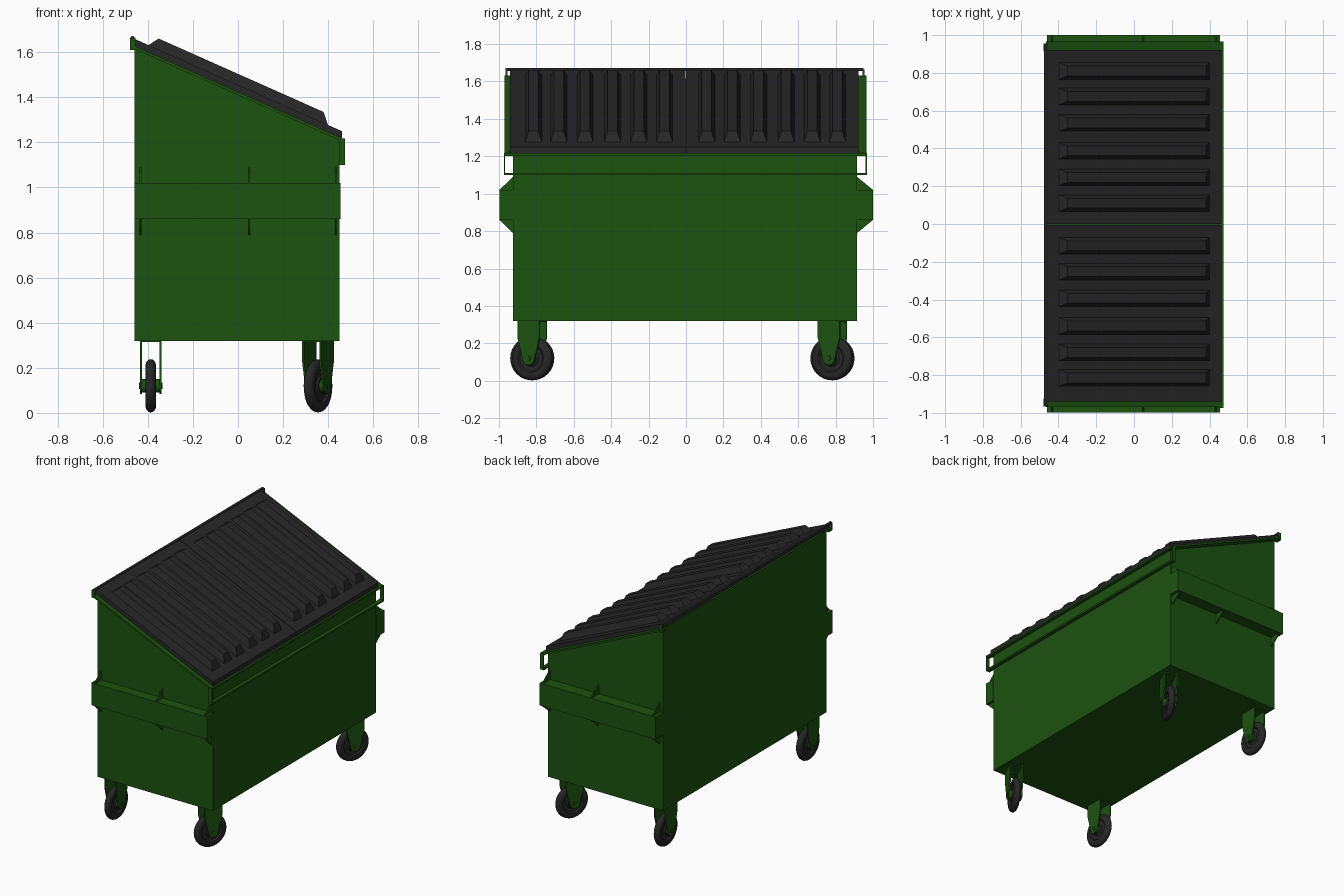
import bpy, bmesh, math
from mathutils import Matrix, Vector

if "Cube" in bpy.data.objects:
    bpy.data.objects.remove(bpy.data.objects["Cube"])

def material(name, col):
    m = bpy.data.materials.new(name)
    m.diffuse_color = (*col, 1)
    m.use_nodes = True
    m.node_tree.nodes["Principled BSDF"].inputs["Base Color"].default_value = m.diffuse_color
    return m

GREEN = material("green_paint", (0.012, 0.085, 0.005))
BLACK = material("black_plastic", (0.02, 0.02, 0.021))
Y0, Y1 = -0.925, 0.915                      # body end walls
SLOPE = 0.445
top = lambda x, h=0.0: 1.41 - SLOPE * x + h  # sloping top plane of the body

def finish(name, bm, mat, smooth=False):
    bmesh.ops.recalc_face_normals(bm, faces=bm.faces)
    me = bpy.data.meshes.new(name)
    bm.to_mesh(me)
    bm.free()
    me.materials.append(mat)
    ob = bpy.data.objects.new(name, me)
    bpy.context.collection.objects.link(ob)
    if smooth:
        bpy.context.view_layer.objects.active = ob
        ob.select_set(True)
        bpy.ops.object.shade_smooth_by_angle(angle=math.radians(35))
        ob.select_set(False)
    return ob

def prism(bm, pts, offset):
    """Extrude a closed polygon by an offset vector."""
    f = bm.faces.new([bm.verts.new(p) for p in pts])
    ext = bmesh.ops.extrude_face_region(bm, geom=[f], use_keep_orig=True)
    vs = [g for g in ext["geom"] if isinstance(g, bmesh.types.BMVert)]
    bmesh.ops.translate(bm, verts=vs, vec=offset)

def box(bm, x0, x1, y0, y1, z0, z1):
    prism(bm, [(x0, y0, z0), (x1, y0, z0), (x1, y1, z0), (x0, y1, z0)], (0, 0, z1 - z0))

def slab(bm, x0, x1, y0, y1, h0, h1):
    """Plate parallel to the sloping top."""
    prism(bm, [(x0, y0, top(x0, h0)), (x1, y0, top(x1, h0)),
               (x1, y0, top(x1, h1)), (x0, y0, top(x0, h1))], (0, y1 - y0, 0))

# Open-topped body with a sloping rim
bm = bmesh.new()
prism(bm, [(-0.46, Y0, 0.32), (0.45, Y0, 0.32), (0.45, Y0, top(0.45)), (-0.46, Y0, top(-0.46))],
      (0, Y1 - Y0, 0))
bm.normal_update()
bmesh.ops.delete(bm, geom=[f for f in bm.faces if f.calc_center_median().z > 1.3], context='FACES')
finish("bin_body", bm, GREEN)

# Flanges along the sloping side edges
bm = bmesh.new()
slab(bm, -0.465, 0.47, -0.97, Y0 + 0.02, 0.0, 0.014)
slab(bm, -0.465, 0.47, Y1 - 0.02, 0.965, 0.0, 0.014)
finish("side_flanges", bm, GREEN)

# Flat strap loop across the front edge, open at the ends
bm = bmesh.new()
ya, yb = -0.973, 0.967
for z in (1.10, 1.205):
    box(bm, 0.445, 0.475, ya, yb, z, z + 0.012)
for y in (ya, yb - 0.006):
    box(bm, 0.45, 0.475, y, y + 0.006, 1.11, 1.207)
finish("front_strap", bm, GREEN)

# Fork pockets on both ends, with thin triangular gussets
for name, wall, out in (("fork_pocket_near", Y0, -0.998), ("fork_pocket_far", Y1, 1.0)):
    bm = bmesh.new()
    box(bm, -0.46, 0.455, min(wall, out), max(wall, out), 0.86, 1.02)
    for x in (-0.437, 0.046, 0.43):
        for z, dz in ((1.02, 0.07), (0.86, -0.07)):
            prism(bm, [(x, wall, z), (x, out, z), (x, wall, z + dz)], (0.008, 0, 0))
    finish(name, bm, GREEN)

# Two lid halves with tapered ribs
def rib(bm, y):
    rings = []
    for x0, x1, w, h in ((-0.40, 0.40, 0.045, 0.042), (-0.352, 0.38, 0.026, 0.094)):
        rings.append([bm.verts.new((x, y + s * w, top(x, h)))
                      for x, s in ((x0, -1), (x1, -1), (x1, 1), (x0, 1))])
    lo, hi = rings
    bm.faces.new(hi)
    for i in range(4):
        j = (i + 1) % 4
        bm.faces.new((lo[i], lo[j], hi[j], hi[i]))

RIBS = (0.11, 0.247, 0.388, 0.535, 0.675, 0.81)
for name, y0, y1, s in (("lid_near", -0.94, -0.004, -1), ("lid_far", 0.0, 0.922, 1)):
    bm = bmesh.new()
    slab(bm, -0.47, 0.462, y0, y1, 0.014, 0.045)
    for y in RIBS:
        rib(bm, s * y - (0.005 if s < 0 else 0))
    finish(name, bm, BLACK)

# Hinge rod and its end brackets
def cylinder(bm, c, r, length, axis, seg=16):
    rot = Vector((0, 0, 1)).rotation_difference(Vector(axis)).to_matrix().to_4x4()
    bmesh.ops.create_cone(bm, cap_ends=True, segments=seg, radius1=r, radius2=r, depth=length,
                          matrix=Matrix.Translation(c) @ rot)

bm = bmesh.new()
cylinder(bm, (-0.468, -0.008, 1.664), 0.008, 1.915, (0, 1, 0), 12)
finish("hinge_rod", bm, BLACK, True)
bm = bmesh.new()
for y in (-0.965, 0.945):
    box(bm, -0.48, -0.455, y, y + 0.01, 1.61, 1.665)
for y0, y1 in ((-0.965, Y0), (Y1, 0.955)):
    box(bm, -0.48, -0.46, y0, y1, 1.61, 1.618)
finish("hinge_brackets", bm, GREEN)

# Casters: lathed tyre, fork plates, axle
TYRE = ((0.0, 0.020), (0.035, 0.020), (0.045, 0.012), (0.068, 0.012), (0.076, 0.021),
        (0.095, 0.023), (0.108, 0.018), (0.116, 0.009), (0.118, 0.0))

def caster(tag, x, y, ang):
    place = Matrix.Translation((x, y, 0)) @ Matrix.Rotation(ang, 4, 'Z')
    bm = bmesh.new()
    prof = [(r, w) for r, w in TYRE] + [(r, -w) for r, w in reversed(TYRE[:-1])]
    vs = [bm.verts.new((w, 0, r)) for r, w in prof]
    es = [bm.edges.new(p) for p in zip(vs, vs[1:])]
    bmesh.ops.spin(bm, geom=vs + es, cent=(0, 0, 0), axis=(1, 0, 0), angle=2 * math.pi, steps=32)
    bmesh.ops.remove_doubles(bm, verts=bm.verts, dist=1e-4)
    finish(tag + "_wheel", bm, BLACK, True).matrix_world = place @ Matrix.Translation((0, 0, 0.12))

    bm = bmesh.new()
    arc = [(0.036 * math.cos(a), 0.12 + 0.036 * math.sin(a))
           for a in (math.radians(180 + 22.5 * i) for i in range(9))]
    outline = [(0.065, 0.32), (-0.065, 0.32), (-0.065, 0.23)] + arc + [(0.065, 0.23)]
    for px in (-0.047, 0.038):
        prism(bm, [(px, a, b) for a, b in outline], (0.009, 0, 0))
    for s in (-1, 1):
        cylinder(bm, (s * 0.03, 0, 0.12), 0.03, 0.02, (1, 0, 0))
    cylinder(bm, (0, 0, 0.12), 0.014, 0.106, (1, 0, 0), 8)
    box(bm, -0.047, 0.047, -0.065, 0.065, 0.314, 0.321)
    finish(tag + "_fork", bm, GREEN, True).matrix_world = place

for side, y in (("near", -0.822), ("far", 0.783)):
    caster("rear_" + side, -0.387, y, 0)
    caster("front_" + side, 0.355, y, math.radians(-26))
